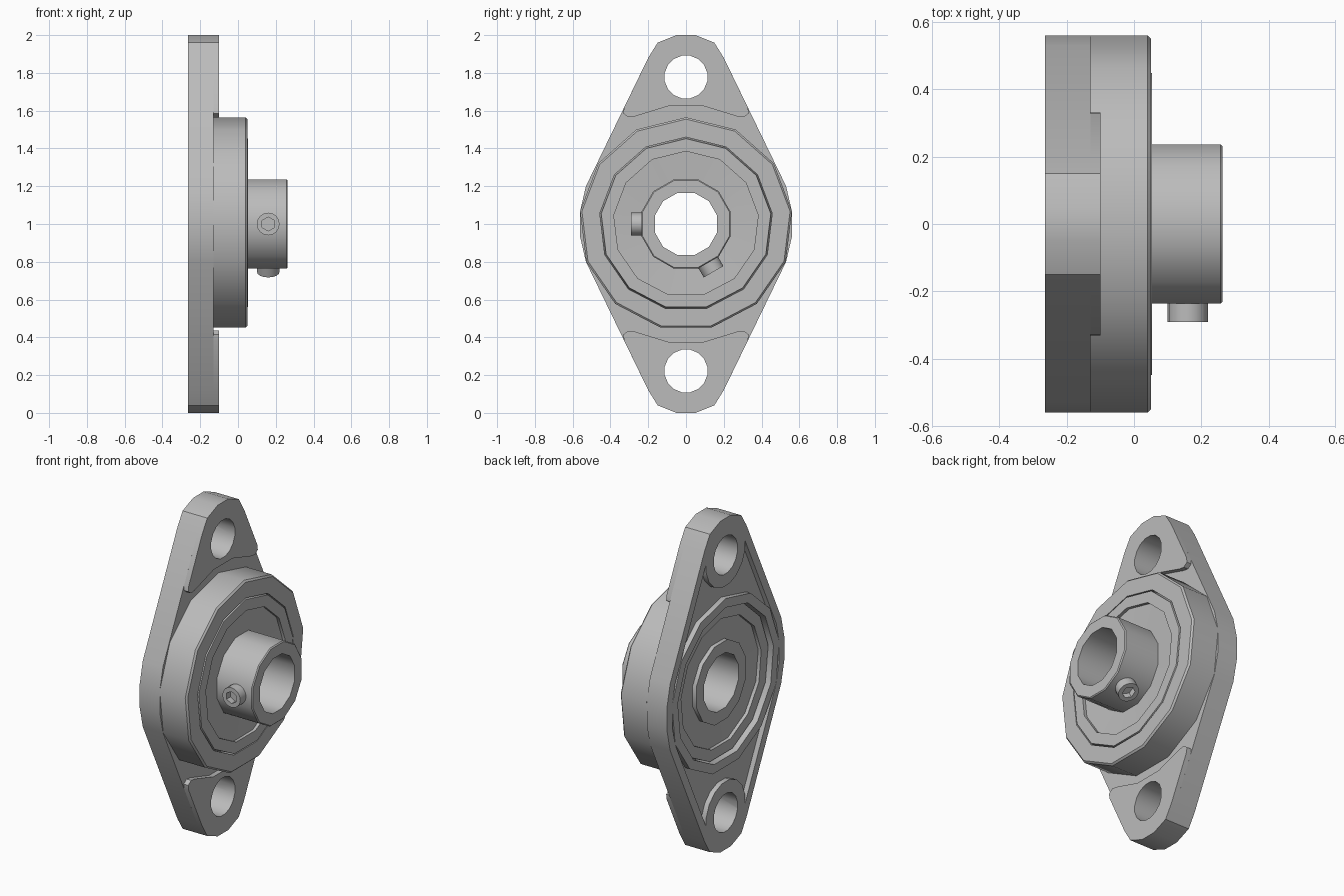
import bpy, bmesh, math
from mathutils import Matrix

cube = bpy.data.objects.get("Cube")
if cube:
    bpy.data.objects.remove(cube, do_unlink=True)

steel = bpy.data.materials.new("grey_steel")
steel.use_nodes = True
GREY = (0.5, 0.5, 0.5, 1)
steel.diffuse_color = GREY
steel.node_tree.nodes["Principled BSDF"].inputs["Base Color"].default_value = GREY

SIDES = 13
BACK, FACE, PAD = -0.265, -0.13, -0.10
HOLE_Z = 0.778


def finish(name, bm):
    bmesh.ops.recalc_face_normals(bm, faces=bm.faces)
    mesh = bpy.data.meshes.new(name)
    bm.to_mesh(mesh)
    bm.free()
    mesh.materials.append(steel)
    obj = bpy.data.objects.new(name, mesh)
    bpy.context.collection.objects.link(obj)
    return obj


def circle(r, n, phase=0.0, z=0.0):
    angles = [2 * math.pi * (i + phase) / n for i in range(n)]
    return [(r * math.sin(a), z + r * math.cos(a)) for a in angles]


def prism(name, points, x0, x1, cz=1.0):
    """Extrude a (y, z) outline along x."""
    bm = bmesh.new()
    face = bm.faces.new([bm.verts.new((x0, y, z + cz)) for y, z in points])
    ext = bmesh.ops.extrude_face_region(bm, geom=[face])
    verts = [v for v in ext["geom"] if isinstance(v, bmesh.types.BMVert)]
    bmesh.ops.translate(bm, verts=verts, vec=(x1 - x0, 0, 0))
    return finish(name, bm)


def ring(name, profile, n=SIDES, phase=0.0):
    """Sweep a closed (x, radius) profile around the bearing axis."""
    bm = bmesh.new()
    loops = [[bm.verts.new((x, y, z + 1)) for y, z in circle(r, n, phase)]
             for x, r in profile]
    for a, b in zip(loops, loops[1:] + loops[:1]):
        for i in range(n):
            j = (i + 1) % n
            bm.faces.new((a[i], a[j], b[j], b[i]))
    return finish(name, bm)


def activate(obj):
    bpy.ops.object.select_all(action="DESELECT")
    obj.select_set(True)
    bpy.context.view_layer.objects.active = obj


def cut(obj, *cutters):
    activate(obj)
    for cutter in cutters:
        mod = obj.modifiers.new("cut", "BOOLEAN")
        mod.operation, mod.solver, mod.object = "DIFFERENCE", "EXACT", cutter
        bpy.ops.object.modifier_apply(modifier=mod.name)
        bpy.data.objects.remove(cutter, do_unlink=True)


def hole(side):
    return prism("hole_cutter", circle(0.115, 16, 0.5, side * HOLE_Z), -0.5, 0.5)


# Rhombus flange outline, mirrored from one quarter
quarter = [(0.05, 1.0), (0.15, 0.96), (0.2, 0.88), (0.53, 0.2), (0.56, 0.07)]
half = quarter + [(y, -z) for y, z in reversed(quarter)]
outline = half + [(-y, z) for y, z in reversed(half)]
flange = prism("flange", outline, BACK, FACE)

# Shallow casting pocket in the back, leaving rim, hub ring and bolt bosses
pocket = prism("pocket_cutter", [(y * 0.91, z * 0.91) for y, z in outline],
               -0.4, BACK + 0.03)
cut(pocket, prism("hub_keep", circle(0.515, SIDES), -0.5, 0),
    *[prism("boss_keep", circle(0.19, 16, 0.5, s * HOLE_Z), -0.5, 0) for s in (1, -1)])
cut(flange, pocket, prism("bore_cutter", circle(0.46, SIDES), -0.5, 0.5),
    hole(1), hole(-1))

# Raised bolt pads at both ends
pad_half = quarter[:3] + [(0.328, 0.616), (0.332, 0.585), (0.305, 0.565),
                          (0.27, 0.57), (0.09, 0.625)]
pad_outline = pad_half + [(-y, z) for y, z in reversed(pad_half)]
parts = [flange]
for label, side in (("upper", 1), ("lower", -1)):
    pad = prism(label + "_bolt_pad", [(y, z * side) for y, z in pad_outline], FACE, PAD)
    cut(pad, hole(side))
    parts.append(pad)

# Round housing hub
parts.append(ring("housing_hub", [(FACE, 0.46), (FACE, 0.565), (0.04, 0.565),
                                  (0.05, 0.555), (0.05, 0.46)]))

# Bearing insert: outer race, seal and long inner race
parts.append(ring("outer_race", [(-0.235, 0.385), (-0.235, 0.452), (-0.09, 0.475),
                                 (0.053, 0.452), (0.053, 0.385)]))
parts.append(ring("seal", [(-0.21, 0.23), (-0.215, 0.395), (0.035, 0.395), (0.025, 0.23)]))
parts.append(ring("inner_race", [(-0.235, 0.171), (-0.235, 0.245), (0.257, 0.245),
                                 (0.263, 0.239), (0.263, 0.171)], 12, 0.5))

# Two set screws with hex sockets, 120 degrees apart
for label, turn in (("front", 0), ("lower", 120)):
    screw = prism(label + "_set_screw", circle(0.06, 16), 0.2, 0.292, 0)
    cut(screw, prism("socket_cutter", circle(0.037, 6), 0.255, 0.4, 0))
    screw.data.transform(Matrix.Translation((0.16, 0, 1))
                         @ Matrix.Rotation(math.radians(turn), 4, "X")
                         @ Matrix.Rotation(math.radians(-90), 4, "Z"))
    parts.append(screw)

for part in parts:
    activate(part)
    bpy.ops.object.shade_smooth_by_angle(angle=math.radians(32))
